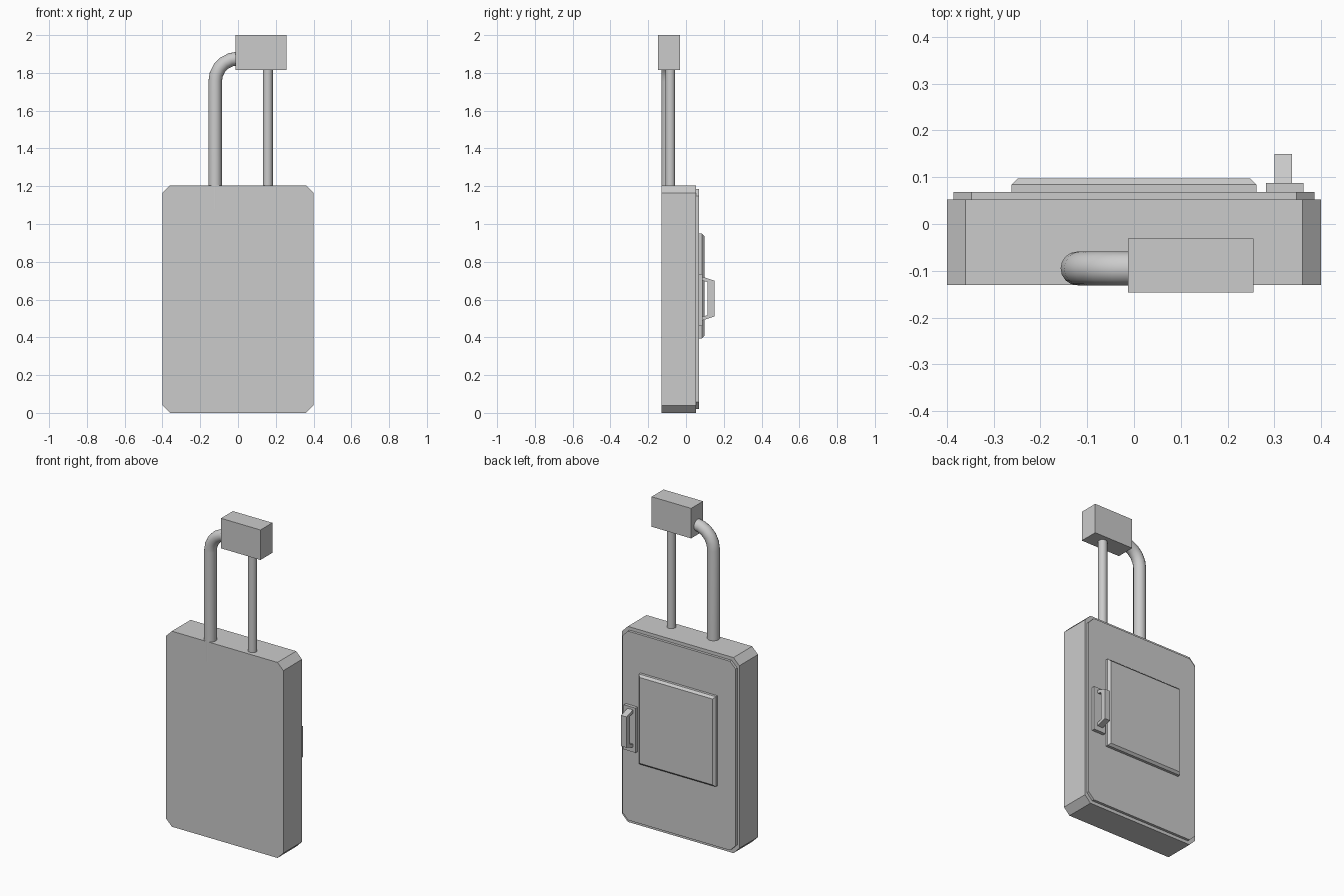
import bpy, bmesh, math
from mathutils import Vector

if "Cube" in bpy.data.objects:
    bpy.data.objects.remove(bpy.data.objects["Cube"])


def add_object(name, bm, smooth=False):
    bmesh.ops.recalc_face_normals(bm, faces=bm.faces)
    mesh = bpy.data.meshes.new(name)
    bm.to_mesh(mesh)
    bm.free()
    ob = bpy.data.objects.new(name, mesh)
    bpy.context.collection.objects.link(ob)
    if smooth:
        bpy.context.view_layer.objects.active = ob
        ob.select_set(True)
        bpy.ops.object.shade_smooth_by_angle(angle=math.radians(40))
        ob.select_set(False)
    return ob


def prism(name, points, offset):
    """Extrude a closed planar outline along an offset."""
    bm = bmesh.new()
    face = bm.faces.new([bm.verts.new(p) for p in points])
    new = bmesh.ops.extrude_face_region(bm, geom=[face], use_keep_orig=True)["geom"]
    verts = [v for v in new if isinstance(v, bmesh.types.BMVert)]
    bmesh.ops.translate(bm, verts=verts, vec=offset)
    return add_object(name, bm)


def box(name, x0, x1, y0, y1, z0, z1):
    return prism(name, [(x0, y0, z0), (x1, y0, z0), (x1, y0, z1), (x0, y0, z1)],
                 (0, y1 - y0, 0))


def cut_corner_slab(name, hw, y0, y1, z0, z1, c):
    outline = [(-hw + c, z0), (hw - c, z0), (hw, z0 + c), (hw, z1 - c),
               (hw - c, z1), (-hw + c, z1), (-hw, z1 - c), (-hw, z0 + c)]
    return prism(name, [(x, y0, z) for x, z in outline], (0, y1 - y0, 0))


def tube(name, path, radius, sides=16):
    """Sweep a circle along a path lying in an xz plane."""
    bm = bmesh.new()
    path = [Vector(p) for p in path]
    rings = []
    for i, p in enumerate(path):
        t = (path[min(i + 1, len(path) - 1)] - path[max(i - 1, 0)]).normalized()
        side = Vector((0, 1, 0))
        up = t.cross(side)
        angles = [2 * math.pi * k / sides for k in range(sides)]
        rings.append([bm.verts.new(p + radius * (side * math.cos(a) + up * math.sin(a)))
                      for a in angles])
    for a, b in zip(rings, rings[1:]):
        for k in range(sides):
            n = (k + 1) % sides
            bm.faces.new((a[k], a[n], b[n], b[k]))
    bm.faces.new(rings[0])
    bm.faces.new(rings[-1])
    return add_object(name, bm, smooth=True)


# Cabinet and door
cut_corner_slab("cabinet_body", 0.40, -0.13, 0.052, 0.0, 1.205, 0.04)
cut_corner_slab("door", 0.386, 0.052, 0.068, 0.02, 1.185, 0.038)

# Raised door panel with a bevelled rim
panel = box("door_panel", -0.262, 0.262, 0.068, 0.097, 0.395, 0.95)
bm = bmesh.new()
bm.from_mesh(panel.data)
rim = [e for e in bm.edges if all(v.co.y > 0.09 for v in e.verts)]
bmesh.ops.bevel(bm, geom=rim, offset=0.013, segments=1, affect='EDGES')
bm.to_mesh(panel.data)
bm.free()

# Door handle: plate and tapered grip
box("handle_plate", 0.282, 0.363, 0.068, 0.088, 0.46, 0.735)
grip = [(0.088, 0.49), (0.15, 0.51), (0.15, 0.70), (0.088, 0.72),
        (0.088, 0.70), (0.115, 0.692), (0.115, 0.518), (0.088, 0.51)]
prism("handle_grip", [(0.30, y, z) for y, z in grip], (0.038, 0, 0))

# Pipes and junction box on top
bend = [(-0.121 * math.cos(a), -0.095, 1.755 + 0.121 * math.sin(a))
        for a in (math.pi / 2 * i / 5 for i in range(6))]
tube("bent_pipe", [(-0.121, -0.095, 1.08)] + bend + [(0.03, -0.095, 1.876)], 0.036)
tube("straight_pipe", [(0.158, -0.083, 1.08), (0.158, -0.083, 1.83)], 0.026)
box("junction_box", -0.013, 0.256, -0.147, -0.031, 1.815, 2.0)
